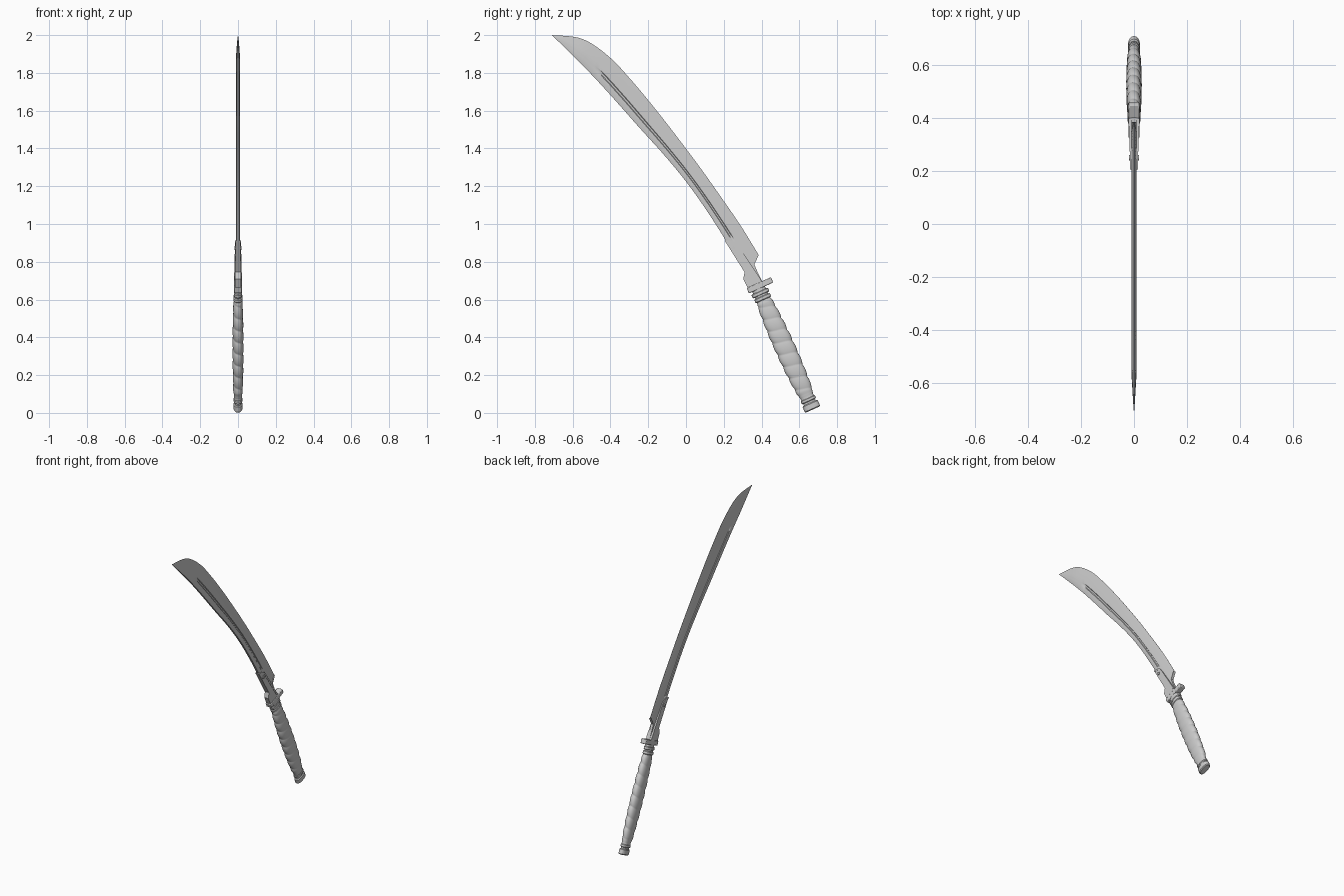
import bpy, bmesh, math
from mathutils import Vector

if "Cube" in bpy.data.objects:
    bpy.data.objects.remove(bpy.data.objects["Cube"])

# Handle frame: origin at the guard, U runs down the grip, V across it
P0 = Vector((0, 0.378, 0.67))
U = (Vector((0, 0.67, 0.02)) - P0).normalized()
V = Vector((0, -U.z, U.y))
X = Vector((1, 0, 0))


def finish(name, bm, angle=35):
    bmesh.ops.remove_doubles(bm, verts=bm.verts, dist=1e-5)
    bmesh.ops.recalc_face_normals(bm, faces=bm.faces)
    me = bpy.data.meshes.new(name)
    bm.to_mesh(me)
    bm.free()
    ob = bpy.data.objects.new(name, me)
    bpy.context.collection.objects.link(ob)
    bpy.ops.object.select_all(action='DESELECT')
    ob.select_set(True)
    bpy.context.view_layer.objects.active = ob
    bpy.ops.object.shade_smooth_by_angle(angle=math.radians(angle))
    return ob


def loft(name, rows, angle=35):
    """Skin closed rows of points and cap both ends."""
    bm = bmesh.new()
    rings = [[bm.verts.new(p) for p in r] for r in rows]
    n = len(rings[0])
    for a, b in zip(rings, rings[1:]):
        for i in range(n):
            j = (i + 1) % n
            bm.faces.new((a[i], a[j], b[j], b[i]))
    bm.faces.new(rings[0])
    bm.faces.new(rings[-1])
    return finish(name, bm, angle)


def oval(s, rv, rx, n=28):
    ring = []
    for i in range(n):
        a = 2 * math.pi * i / n
        c, d = math.cos(a), math.sin(a)
        c = math.copysign(abs(c) ** 0.85, c)
        d = math.copysign(abs(d) ** 0.85, d)
        ring.append(P0 + U * s + V * rv * c + X * rx * d)
    return ring


def band(name, s0, s1, rv, rx, b=0.004):
    return loft(name, [oval(s0, rv - b, rx - b), oval(s0 + b, rv, rx),
                       oval(s1 - b, rv, rx), oval(s1, rv - b, rx - b)])


def plate(name, pts, half):
    """Side outline given thickness; half(y) is the half thickness."""
    return loft(name, [[(k * half(y), y, z) for y, z in pts] for k in (-1, 1)])


def spline(pts, t):
    k = min(int(t), len(pts) - 2)
    f = t - k
    p = [Vector(pts[max(0, min(len(pts) - 1, k + i))]) for i in (-1, 0, 1, 2)]
    return 0.5 * (2 * p[1] + (p[2] - p[0]) * f + (2 * p[0] - 5 * p[1] + 4 * p[2] - p[3]) * f ** 2
                  + (3 * p[1] - p[0] - 3 * p[2] + p[3]) * f ** 3)


# Blade: thick grooved spine, sharp convex edge
spine = [(.31, .745), (.21, .914), (.107, 1.075), (0, 1.225), (-.12, 1.37),
         (-.245, 1.508), (-.36, 1.638), (-.48, 1.77), (-.595, 1.888), (-.71, 2.0)]
edge = [(.385, .835), (.29, .99), (.18, 1.15), (.075, 1.298), (-.045, 1.458),
        (-.165, 1.612), (-.29, 1.762), (-.41, 1.888), (-.55, 1.98), (-.709, 2.0)]
rows = []
STEPS = 72
for i in range(STEPS + 1):
    t = 9 * i / STEPS
    s, e = spline(spine, t), spline(edge, t)
    h = 0.0095 * min(1, (9 - t) / 1.2 + 0.02)
    groove = 0.65 if 0.9 < t < 7.1 else 1.0
    half = [(0, .75), (.05, 1), (.25, 1), (.28, groove), (.35, groove), (.38, 1), (.55, .85), (1, .04)]
    side = [(h * w, *(s.lerp(e, f))) for f, w in half]
    rows.append(side + [(-x, y, z) for x, y, z in reversed(side)])
loft("blade", rows, 25)

# Blade root narrowing into the guard
plate("blade_root", [(.31, .745), (.385, .835), (.362, .787), (.37, .765), (.408, .685), (.34, .67)],
      lambda y: 0.0085)


# Bracket clasping the spine, thicker toward the guard
def bracket_half(y):
    return 0.013 + max(0, y - .25) * 0.04


plate("bracket", [(.205, .912), (.238, .912), (.262, .902), (.28, .88), (.397, .705), (.41, .675),
                  (.33, .655), (.303, .708), (.31, .745)], bracket_half)
plate("bracket_rim", [(.205, .912), (.238, .912), (.262, .902), (.28, .88), (.397, .705), (.387, .70),
                      (.272, .873), (.258, .892), (.237, .902), (.211, .902)],
      lambda y: bracket_half(y) + 0.002)

# Rivet through the bracket
bm = bmesh.new()
bmesh.ops.create_cone(bm, cap_ends=True, segments=12, radius1=.01, radius2=.01, depth=.038)
for v in bm.verts:
    v.co = Vector((v.co.z, v.co.x + .25, v.co.y + .873))
finish("rivet", bm)

# Guard bar with bevelled corners
guard = loft("guard", [[P0 + V * v + U * s + X * x for s, x in
                        ((-.015, -.02), (-.015, .02), (.016, .02), (.016, -.02))] for v in (-.056, .085)])
bev = guard.modifiers.new("bevel", 'BEVEL')
bev.width, bev.segments = 0.004, 2

# Collars under the guard
loft("handle_neck", [oval(.0, .036, .019), oval(.09, .038, .021)])
band("upper_collar", .028, .05, .048, .022)
band("lower_collar", .057, .079, .045, .025)

# Spiral wrapped grip
rows = []
S0, S1, PITCH, SEG, N = .078, .665, .068, 150, 32
for i in range(SEG + 1):
    f = i / SEG
    s = S0 + (S1 - S0) * f
    swell = math.sin(math.pi * min(1, f * 1.05)) ** 0.6 if f < 0.95 else 0
    rv, rx = .036 + .015 * swell, .021 + .006 * swell
    wrap = min(1, f / .03, max(0, (.93 - f) / .03))
    ring = []
    for j, p in enumerate(oval(s, rv, rx, N)):
        ph = (s / PITCH + j / N) % 1
        k = 1 + wrap * (0.13 * math.sin(math.pi * ph) ** 0.6 - 0.04)
        c = P0 + U * s
        ring.append(c + (p - c) * k)
    rows.append(ring)
loft("grip_wrap", rows, 40)

# Pommel
band("pommel_ring", .648, .668, .041, .023)
loft("pommel_neck", [oval(.66, .034, .018), oval(.69, .034, .018)])
band("pommel_cap", .677, .715, .044, .023, .005)
